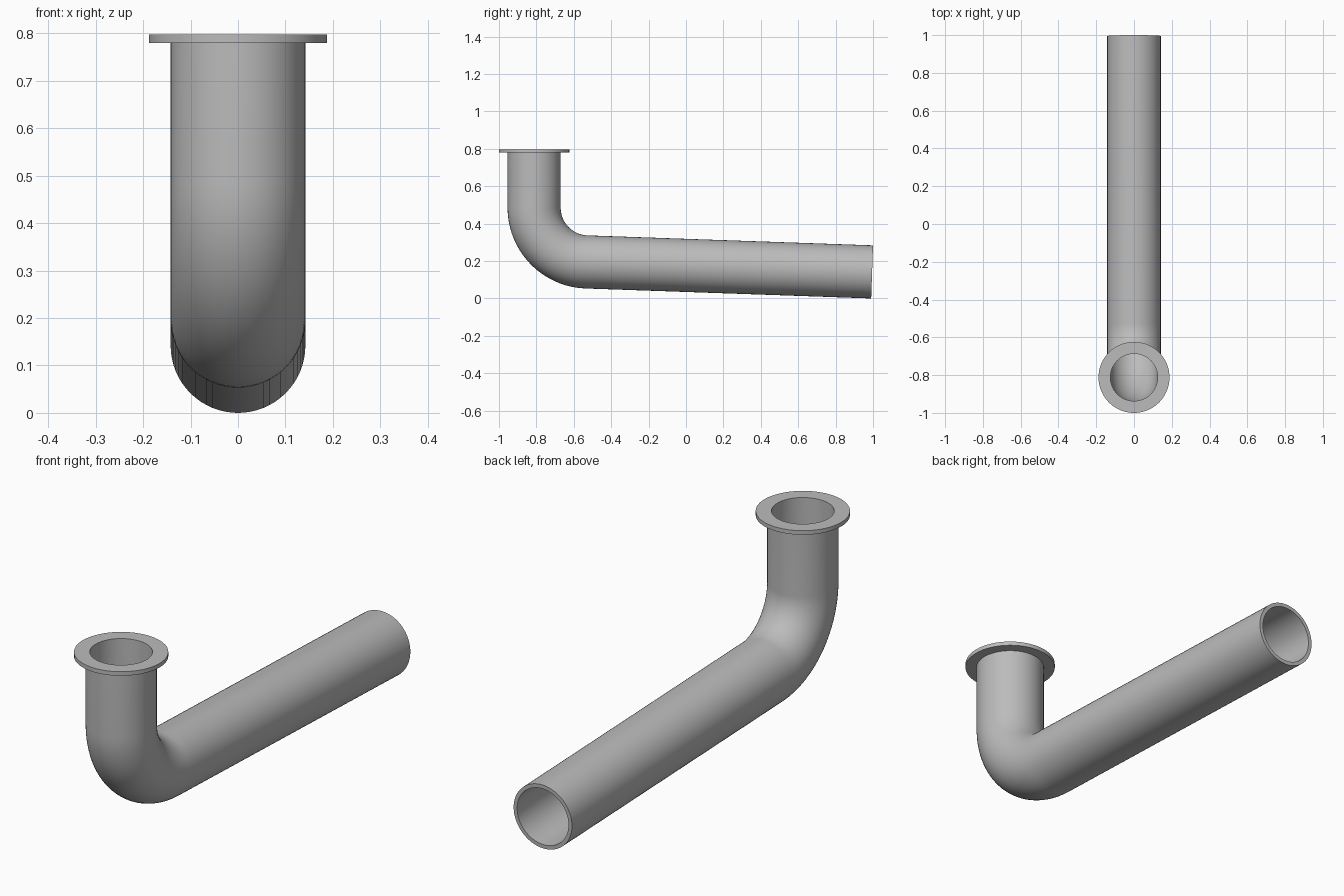
import bpy
import bmesh
import math
from mathutils import Vector

cube = bpy.data.objects.get("Cube")
if cube:
    bpy.data.objects.remove(cube, do_unlink=True)

OUTER, INNER, FLANGE = 0.142, 0.125, 0.188
TOP, FLANGE_BASE = 0.797, 0.779
BEND = 0.29
SLOPE = math.radians(2)
SIDES = 64
RISER_Y = -1 + FLANGE

grey = bpy.data.materials.new("pipe grey")
grey.use_nodes = True
color = (0.5, 0.5, 0.5, 1)
grey.diffuse_color = color
grey.node_tree.nodes["Principled BSDF"].inputs["Base Color"].default_value = color


def hollow_sweep(name, stations, r_out, r_in):
    """Sweep a ring along (centre, tangent) stations in the x = 0 plane."""
    bm = bmesh.new()

    def ring(centre, tangent, radius):
        side = Vector((1, 0, 0))
        up = tangent.cross(side)
        return [bm.verts.new(centre + radius * (math.cos(a) * side + math.sin(a) * up))
                for a in (math.tau * i / SIDES for i in range(SIDES))]

    # Out along the outer wall, back along the bore, then close the loop
    loops = [ring(c, t, r_out) for c, t in stations]
    loops += [ring(c, t, r_in) for c, t in reversed(stations)]
    for a, b in zip(loops, loops[1:] + loops[:1]):
        for i in range(SIDES):
            j = (i + 1) % SIDES
            bm.faces.new((a[i], a[j], b[j], b[i]))
    bmesh.ops.recalc_face_normals(bm, faces=bm.faces)
    mesh = bpy.data.meshes.new(name)
    bm.to_mesh(mesh)
    bm.free()
    mesh.materials.append(grey)
    obj = bpy.data.objects.new(name, mesh)
    bpy.context.collection.objects.link(obj)
    bpy.ops.object.select_all(action="DESELECT")
    obj.select_set(True)
    bpy.context.view_layer.objects.active = obj
    bpy.ops.object.shade_smooth_by_angle(angle=math.radians(30))
    return obj


# Pipe centreline: riser, elbow, gently falling run
down = Vector((0, 0, -1))
run = Vector((0, math.cos(SLOPE), -math.sin(SLOPE)))
normal = Vector((0, math.sin(SLOPE), math.cos(SLOPE)))
outlet = Vector((0, 1 - OUTER * math.sin(SLOPE), OUTER * math.cos(SLOPE)))
pivot_y = RISER_Y + BEND
foot = outlet - run * ((outlet.y + BEND * normal.y - pivot_y) / run.y)
pivot = foot + normal * BEND

path = [(Vector((0, RISER_Y, FLANGE_BASE)), down)]
STEPS = 24
for k in range(STEPS + 1):
    a = (math.pi / 2 - SLOPE) * k / STEPS
    centre = pivot + BEND * Vector((0, -math.cos(a), -math.sin(a)))
    path.append((centre, Vector((0, math.sin(a), -math.cos(a)))))
path.append((outlet, run))
hollow_sweep("bent_pipe", path, OUTER, INNER)

# Flat collar around the inlet
hollow_sweep("inlet_flange",
             [(Vector((0, RISER_Y, z)), down) for z in (TOP, FLANGE_BASE)],
             FLANGE, INNER)
